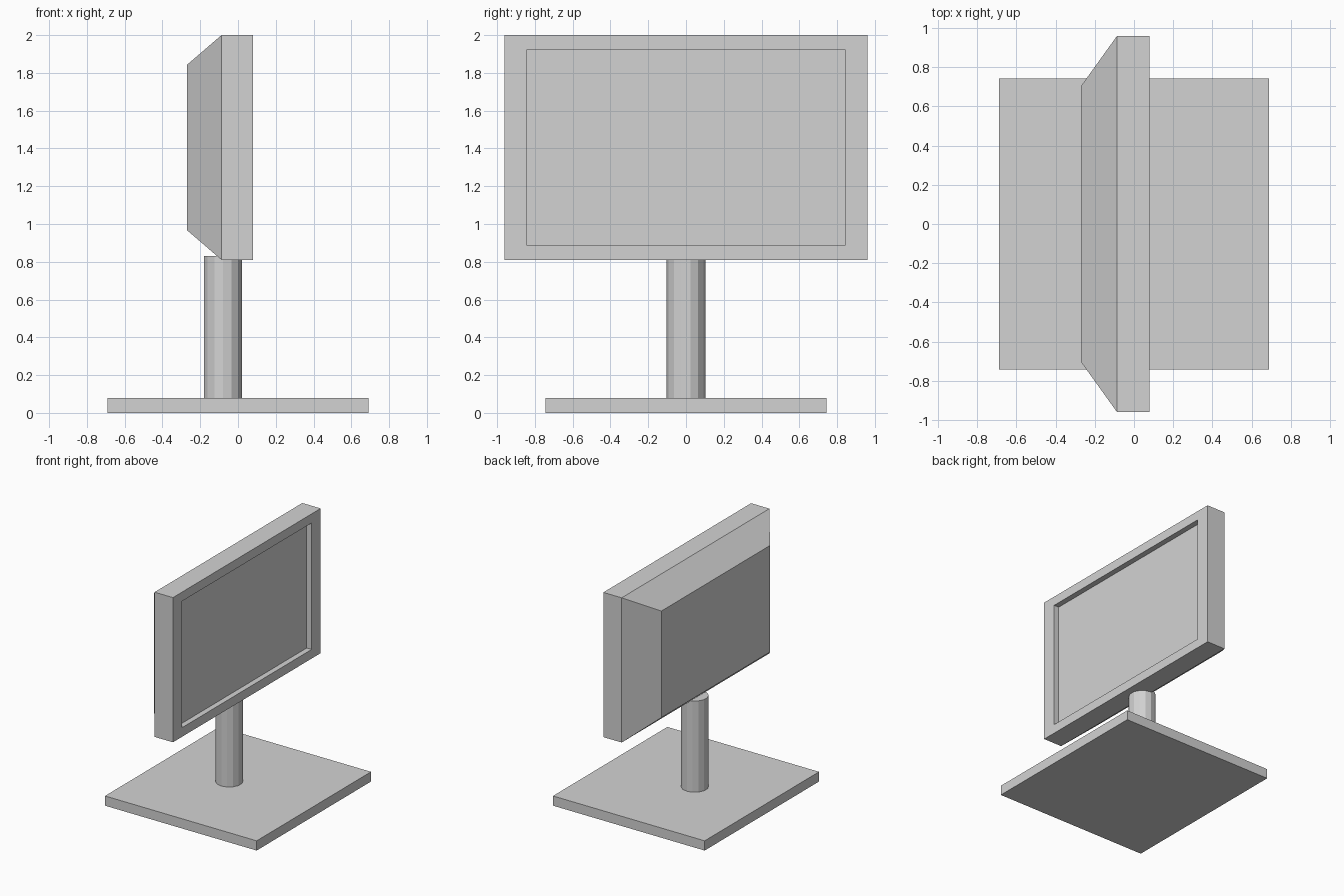
import bpy, bmesh, math
from mathutils import Matrix, Vector

if "Cube" in bpy.data.objects:
    bpy.data.objects.remove(bpy.data.objects["Cube"])

grey = bpy.data.materials.new("light_grey")
grey.diffuse_color = (0.65, 0.65, 0.65, 1)
grey.use_nodes = True
grey.node_tree.nodes["Principled BSDF"].inputs["Base Color"].default_value = grey.diffuse_color


def finish(name, bm):
    bmesh.ops.recalc_face_normals(bm, faces=bm.faces)
    mesh = bpy.data.meshes.new(name)
    bm.to_mesh(mesh)
    bm.free()
    mesh.materials.append(grey)
    obj = bpy.data.objects.new(name, mesh)
    bpy.context.collection.objects.link(obj)
    return obj


def ring(bm, x, half_y, z0, z1):
    """Rectangular loop of vertices facing along x."""
    return [bm.verts.new((x, y, z)) for y, z in
            ((-half_y, z0), (half_y, z0), (half_y, z1), (-half_y, z1))]


# Flat base plate
bm = bmesh.new()
bmesh.ops.create_cube(bm, size=1, matrix=Matrix.Translation((0, 0, 0.04))
                      @ Matrix.Diagonal((1.38, 1.486, 0.08, 1)))
finish("base", bm)

# Fourteen-sided stand post, with corners on the y axis
bm = bmesh.new()
bottom, top, r = 0.08, 0.83, 0.103
bmesh.ops.create_cone(bm, cap_ends=True, segments=14, radius1=r, radius2=r,
                      depth=top - bottom)
far = max(bm.verts, key=lambda v: v.co.y).co
turn = math.pi / 2 - math.atan2(far.y, far.x)
bm.transform(Matrix.Translation((-0.08, 0, (top + bottom) / 2))
             @ Matrix.Rotation(turn, 4, 'Z'))
finish("post", bm)

# Monitor: tapered back, casing, bezel and recessed screen as bridged loops
bm = bmesh.new()
loops = [ring(bm, *p) for p in (
    (-0.27, 0.705, 0.967, 1.843),
    (-0.087, 0.96, 0.81, 2.0),
    (0.08, 0.96, 0.81, 2.0),
    (0.08, 0.843, 0.885, 1.925),
    (0.035, 0.843, 0.885, 1.925))]
for a, b in zip(loops, loops[1:]):
    for i in range(4):
        j = (i + 1) % 4
        bm.faces.new((a[i], a[j], b[j], b[i]))
bm.faces.new(loops[0])
bm.faces.new(loops[-1])
finish("monitor", bm)
